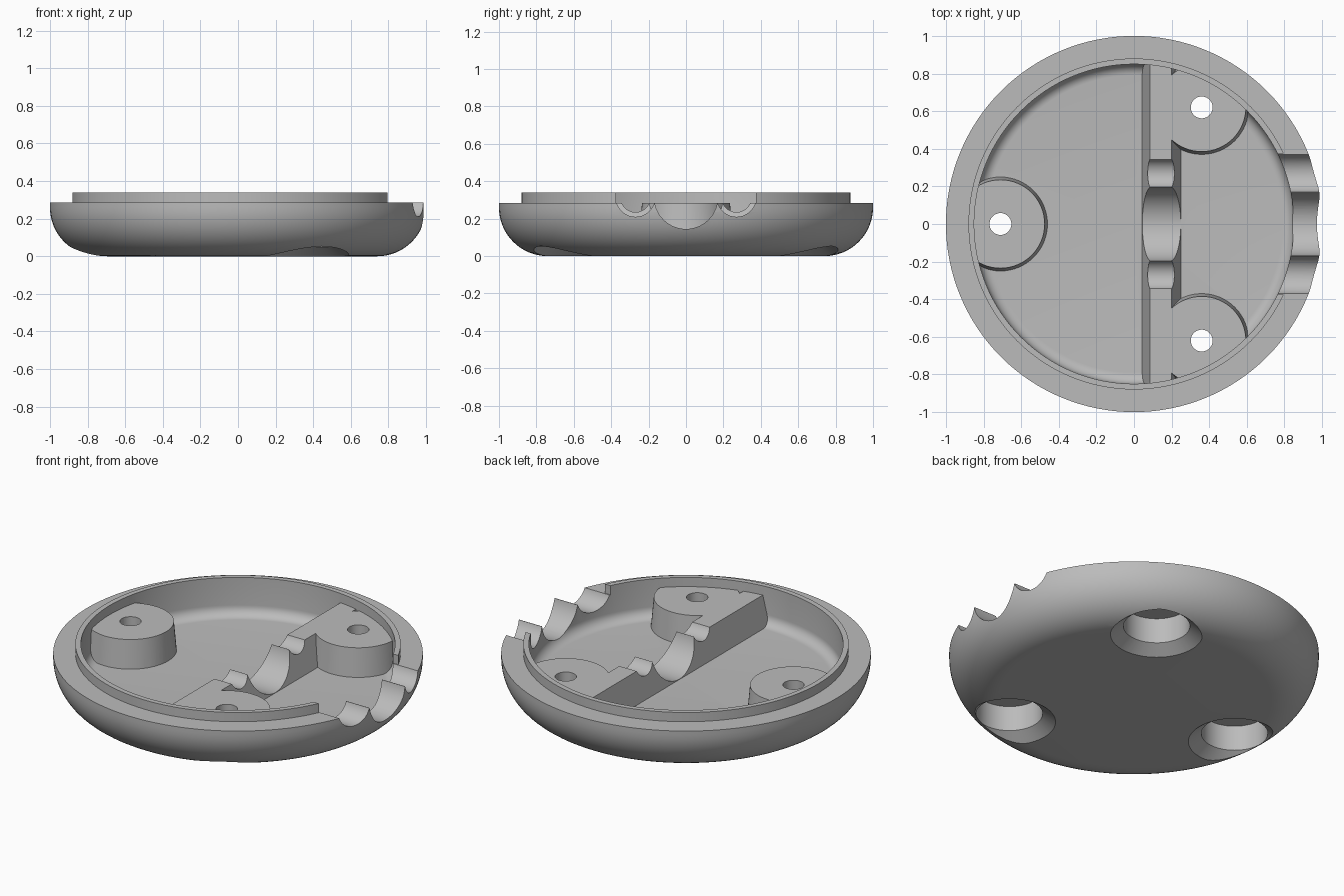
import bpy
import bmesh
from math import sin, cos, pi
from mathutils import Matrix, Vector

cube = bpy.data.objects.get("Cube")
if cube:
    bpy.data.objects.remove(cube, do_unlink=True)

grey = bpy.data.materials.new("plain grey")
grey.use_nodes = True
grey.diffuse_color = (0.5, 0.5, 0.5, 1)
grey.node_tree.nodes["Principled BSDF"].inputs["Base Color"].default_value = (0.5, 0.5, 0.5, 1)

FLOOR, LEDGE, LIP = 0.115, 0.285, 0.34
INNER = 0.85


def finish(bm, name):
    bmesh.ops.recalc_face_normals(bm, faces=bm.faces)
    mesh = bpy.data.meshes.new(name)
    bm.to_mesh(mesh)
    bm.free()
    mesh.materials.append(grey)
    obj = bpy.data.objects.new(name, mesh)
    bpy.context.collection.objects.link(obj)
    return obj


def lathe(name, profile, steps=64, matrix=Matrix()):
    """Spin an (r, z) profile around z into a closed solid."""
    bm = bmesh.new()
    verts = [bm.verts.new((r, 0, z)) for r, z in profile]
    edges = [bm.edges.new(pair) for pair in zip(verts, verts[1:])]
    bmesh.ops.spin(bm, geom=verts + edges, cent=(0, 0, 0), axis=(0, 0, 1),
                   angle=2 * pi, steps=steps, use_merge=True)
    bmesh.ops.remove_doubles(bm, verts=bm.verts, dist=1e-5)
    bmesh.ops.transform(bm, matrix=matrix, verts=bm.verts)
    return finish(bm, name)


def arc(cx, cz, r, start, end, n):
    return [(cx + r * cos(start + (end - start) * i / n),
             cz + r * sin(start + (end - start) * i / n)) for i in range(n + 1)]


def prism(name, outline, y0, y1):
    """Extrude an (x, z) outline along y."""
    bm = bmesh.new()
    face = bm.faces.new([bm.verts.new((x, y0, z)) for x, z in outline])
    new = bmesh.ops.extrude_face_region(bm, geom=[face])["geom"]
    moved = [v for v in new if isinstance(v, bmesh.types.BMVert)]
    bmesh.ops.translate(bm, verts=moved, vec=Vector((0, y1 - y0, 0)))
    return finish(bm, name)


def combine(target, tool, operation):
    mod = target.modifiers.new("combine", "BOOLEAN")
    mod.operation, mod.solver, mod.object = operation, "EXACT", tool
    bpy.context.view_layer.objects.active = target
    bpy.ops.object.modifier_apply(modifier=mod.name)
    bpy.data.objects.remove(tool, do_unlink=True)


def groove(y, radius, x0, x1):
    """Cylinder cutter lying along x."""
    matrix = Matrix.Translation((x0, y, 0.315)) @ Matrix.Rotation(pi / 2, 4, "Y")
    return lathe("groove_cutter", [(0, 0), (radius, 0), (radius, x1 - x0), (0, x1 - x0)],
                 64, matrix)


# Round dish with a stepped rim and a filleted cavity
profile = [(0, 0)] + arc(0.74, 0.26, 0.26, -pi / 2, 0, 16)
profile += [(1, LEDGE), (0.88, LEDGE), (0.88, LIP), (INNER, LIP)]
profile += arc(0.79, FLOOR + 0.06, 0.06, 0, -pi / 2, 8) + [(0, FLOOR)]
dish = lathe("dish", profile, 128)

# Cross bar and three screw bosses, trimmed to the cavity
inside = prism("cross_bar", [(0.035, 0.08), (0.26, 0.08), (0.20, LEDGE), (0.085, LEDGE)], -1, 1)
centres = [(-0.71, 0), (0.36, 0.62), (0.36, -0.62)]
for x, y in centres:
    boss = lathe("screw_boss", [(0, 0.08), (0.253, 0.08), (0.235, LEDGE), (0, LEDGE)], 64,
                 Matrix.Translation((x, y, 0)))
    combine(inside, boss, "UNION")
trim = lathe("trim", [(0, 0), (0.863, 0), (0.863, 0.5), (0, 0.5)], 128)
combine(inside, trim, "INTERSECT")
combine(dish, inside, "UNION")

# Chamfered screw pockets from below, with through holes
for x, y in centres:
    pocket = lathe("pocket_cutter", [(0, -0.05), (0.32, -0.05), (0.18, 0.05), (0.18, 0.2),
                                     (0.058, 0.2), (0.058, 0.5), (0, 0.5)], 64,
                   Matrix.Translation((x, y, 0)))
    combine(dish, pocket, "DIFFERENCE")

# Gap in the lip, then cable grooves through the rim and the bar
gap = prism("gap_cutter", [(0.7, LEDGE), (1.1, LEDGE), (1.1, 0.5), (0.7, 0.5)], -0.375, 0.375)
combine(dish, gap, "DIFFERENCE")
for y, rim_radius, bar_radius in [(0, 0.17, 0.198), (0.27, 0.105, 0.08), (-0.27, 0.105, 0.08)]:
    combine(dish, groove(y, rim_radius, 0.7, 1.1), "DIFFERENCE")
    combine(dish, groove(y, bar_radius, 0, 0.32), "DIFFERENCE")

bpy.ops.object.select_all(action="DESELECT")
dish.select_set(True)
bpy.context.view_layer.objects.active = dish
bpy.ops.object.shade_smooth_by_angle(angle=0.5)
